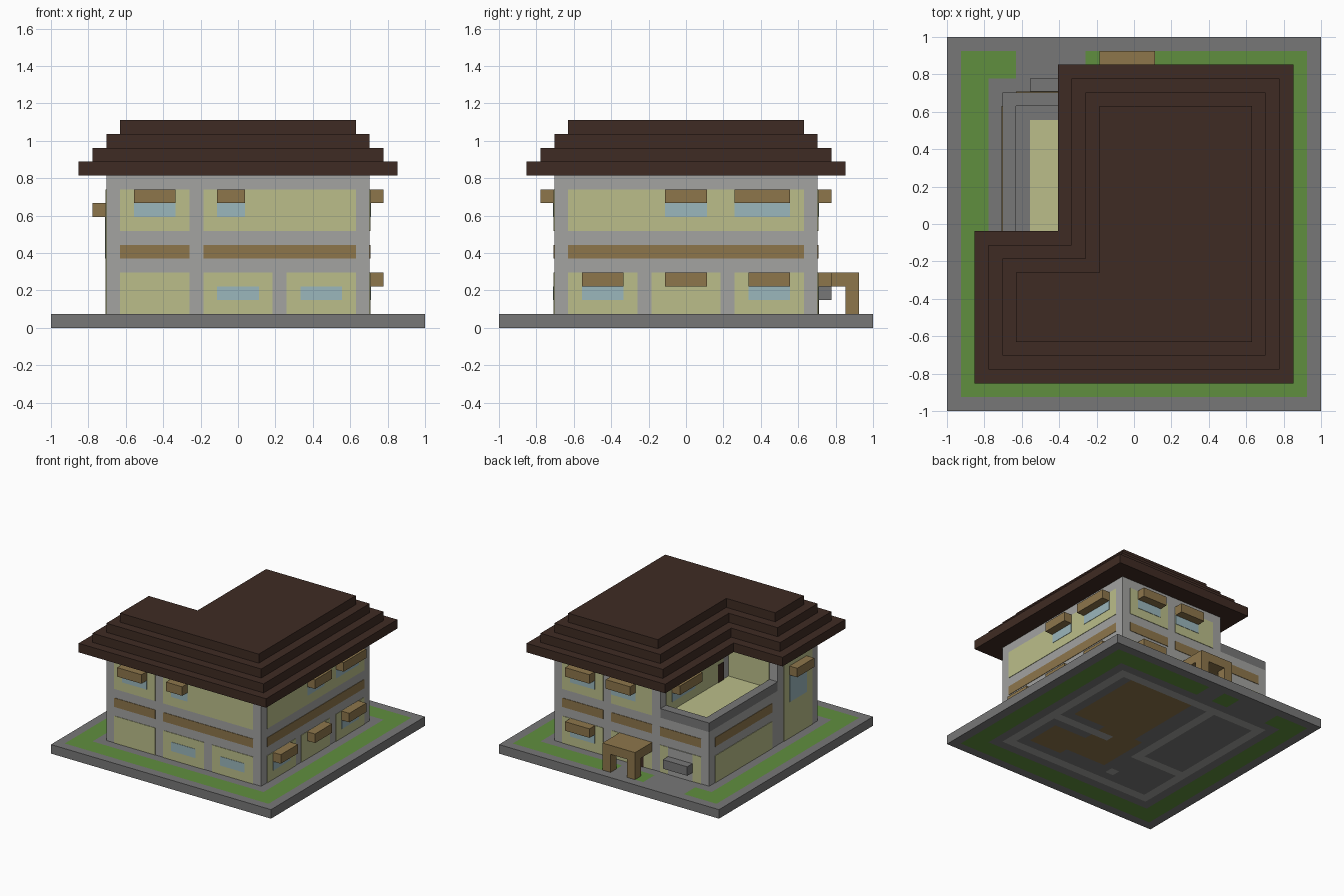
import bpy, bmesh

old = bpy.data.objects.get("Cube")
if old:
    bpy.data.objects.remove(old, do_unlink=True)

N = 27            # cells along the base
U = 2 / N         # size of one cell


def pos(x, y, z):
    return ((x - N / 2) * U, (y - N / 2) * U, z * U)


def make_mat(name, *rgb):
    lin = [((c / 255 + 0.055) / 1.055) ** 2.4 for c in rgb] + [1]
    m = bpy.data.materials.new(name)
    m.use_nodes = True
    m.diffuse_color = lin
    node = m.node_tree.nodes["Principled BSDF"]
    node.inputs["Base Color"].default_value = lin
    node.inputs["Roughness"].default_value = 0.9
    return m


STONE = make_mat("dark stone", 119, 119, 119)
WALL = make_mat("light grey wall", 163, 163, 161)
CREAM = make_mat("cream plaster", 187, 190, 138)
WOOD = make_mat("wood", 141, 118, 75)
GLASS = make_mat("pale blue glass", 155, 183, 188)
GRASS = make_mat("grass", 96, 143, 62)
ROOF = make_mat("dark brown", 63, 43, 35)


def finish(name, bm, *mats):
    bmesh.ops.recalc_face_normals(bm, faces=bm.faces)
    me = bpy.data.meshes.new(name)
    bm.to_mesh(me)
    bm.free()
    for m in mats:
        me.materials.append(m)
    ob = bpy.data.objects.new(name, me)
    bpy.context.collection.objects.link(ob)
    return ob


def prism(name, outline, z0, z1, mat):
    bm = bmesh.new()
    face = bm.faces.new([bm.verts.new(pos(x, y, z0)) for x, y in outline])
    top = bmesh.ops.extrude_face_region(bm, geom=[face])["geom"]
    verts = [g for g in top if isinstance(g, bmesh.types.BMVert)]
    bmesh.ops.translate(bm, verts=verts, vec=(0, 0, (z1 - z0) * U))
    return finish(name, bm, mat)


def box(name, x, y, z, mat):
    outline = [(x[0], y[0]), (x[1], y[0]), (x[1], y[1]), (x[0], y[1])]
    return prism(name, outline, z[0], z[1], mat)


def notched(low, high, nx, ny):
    """Square plan with its back right corner cut away."""
    return [(low, low), (high, low), (high, high), (nx, high), (nx, ny), (low, ny)]


# Wall faces: axis of the normal, plane, outward direction
FRONT, BACK = ("y", 4, -1), ("y", 23, 1)
LEFT, RIGHT = ("x", 23, 1), ("x", 4, -1)
TERRACE_SIDE, TERRACE_END = ("x", 10, -1), ("y", 11, 1)


def on_wall(name, wall, span, z, mat, depth):
    axis, plane, sign = wall
    d = sorted((plane, plane + sign * depth))
    if axis == "x":
        return box(name, d, span, z, mat)
    return box(name, span, d, z, mat)


def panel(name, wall, span, z, mat=CREAM):
    return on_wall(name, wall, span, z, mat, 0.05)


def window(name, wall, span, z):
    return on_wall(name + "_window", wall, span, z, GLASS, 0.09)


def canopy(name, wall, span, z):
    return on_wall(name + "_canopy", wall, span, (z, z + 1), WOOD, 1)


# Base slab, coloured cell by cell as lawn, paving, wall footings and wood floor
def inside(x, y, *rects):
    return any(a < x < b and c < y < d for a, b, c, d in rects)


def ground(x, y):
    if inside(x, y, (1, 26, 1, 26)) and not inside(x, y, (3, 24, 3, 24)):
        gap = inside(x, y, (5, 10, 24, 26), (12, 14, 24, 26))
        return 0 if gap else 1
    ring = inside(x, y, (4, 23, 4, 23)) and not inside(x, y, (5, 22, 5, 22))
    if ring or inside(x, y, (10, 11, 11, 22), (4, 11, 10, 11),
                      (15, 22, 11, 12), (10, 11, 6, 7)):
        return 2
    if inside(x, y, (13, 21, 13, 22), (12, 17, 7, 13), (17, 21, 6, 10)):
        return 3
    return 0


bm = bmesh.new()
bmesh.ops.create_grid(bm, x_segments=N, y_segments=N, size=1)
top = bmesh.ops.extrude_face_region(bm, geom=bm.faces[:])["geom"]
bmesh.ops.translate(bm, verts=[g for g in top if isinstance(g, bmesh.types.BMVert)],
                    vec=(0, 0, U))
bm.normal_update()
for f in bm.faces:
    if abs(f.normal.z) > 0.5:
        c = f.calc_center_median()
        f.material_index = ground(c.x / U + N / 2, c.y / U + N / 2)
finish("base_slab", bm, STONE, GRASS, WALL, WOOD)

# House body and stepped roof
box("ground_floor", (4, 23), (4, 23), (1, 7), WALL)
prism("upper_floor", notched(4, 23, 10, 11), 7, 11, WALL)
for k in range(4):
    prism(f"roof_step_{k + 1}", notched(2 + k, 25 - k, 8 + k, 13 - k),
          11 + k, 12 + k, ROOF)

# Terrace
prism("terrace_parapet", [(4, 11), (5, 11), (5, 22), (10, 22), (10, 23), (4, 23)],
      7, 8, STONE)
box("terrace_border", (5, 10), (11, 22), (7, 7.03), STONE)
box("terrace_floor", (6, 10), (11, 21), (7, 7.06), CREAM)
panel("terrace_side_plaster", TERRACE_SIDE, (12, 22), (7, 10))
panel("terrace_end_plaster", TERRACE_END, (5, 10), (7, 10))
on_wall("terrace_door", TERRACE_SIDE, (12, 13), (7, 9), ROOF, 0.1)
window("terrace", TERRACE_SIDE, (17, 21), (8, 9))
canopy("terrace", TERRACE_SIDE, (17, 21), 9)

# Plaster fields and wood bands, bay by bay
BAYS = [(5, 10), (11, 16), (17, 22)]
LOW, BAND, HIGH = (1, 4), (5, 6), (7, 10)
for label, wall, uppers, bands in (
        ("front", FRONT, [(5, 10), (11, 22)], [(5, 10), (11, 22)]),
        ("left", LEFT, [(5, 22)], [(5, 22)]),
        ("back", BACK, BAYS[1:], BAYS)):
    for s in BAYS:
        panel(f"{label}_lower_plaster", wall, s, LOW)
    for s in uppers:
        panel(f"{label}_upper_plaster", wall, s, HIGH)
    for s in bands:
        panel(f"{label}_wood_band", wall, s, BAND, WOOD)
panel("right_lower_plaster", RIGHT, (12, 22), LOW)
panel("right_wood_band", RIGHT, (12, 22), BAND, WOOD)
panel("right_tall_plaster", RIGHT, (5, 10), (1, 10))

# Windows and canopies
for label, wall, spans in (("front_upper", FRONT, [(6, 9), (12, 14)]),
                           ("left_upper", LEFT, [(12, 15), (17, 21)]),
                           ("back_upper", BACK, [(13, 16), (18, 21)])):
    for s in spans:
        window(label, wall, s, (8, 9))
        canopy(label, wall, s, 9)
for label, wall, spans in (("front_lower", FRONT, [(12, 15), (18, 21)]),
                           ("left_lower", LEFT, [(6, 9), (18, 21)]),
                           ("back_lower", BACK, [(18, 21)])):
    for s in spans:
        window(label, wall, s, (2, 3))
for s in [(6, 9), (12, 15), (18, 21)]:
    canopy("left_lower", LEFT, s, 3)
canopy("back_lower", BACK, (18, 21), 3)
window("right_tall", RIGHT, (6, 9), (5, 8))
canopy("right_tall", RIGHT, (6, 9), 8)

# Back porch, door and stone ledge
box("porch_roof", (11, 15), (23, 26), (3, 4), WOOD)
for x in (11, 14):
    box("porch_post", (x, x + 1), (25, 26), (1, 3), WOOD)
on_wall("back_door", BACK, (12, 14), (1, 3), ROOF, 0.1)
on_wall("ledge_backing", BACK, (6, 9), LOW, WALL, 0.09)
on_wall("stone_ledge", BACK, (6, 9), (2, 3), STONE, 1)
